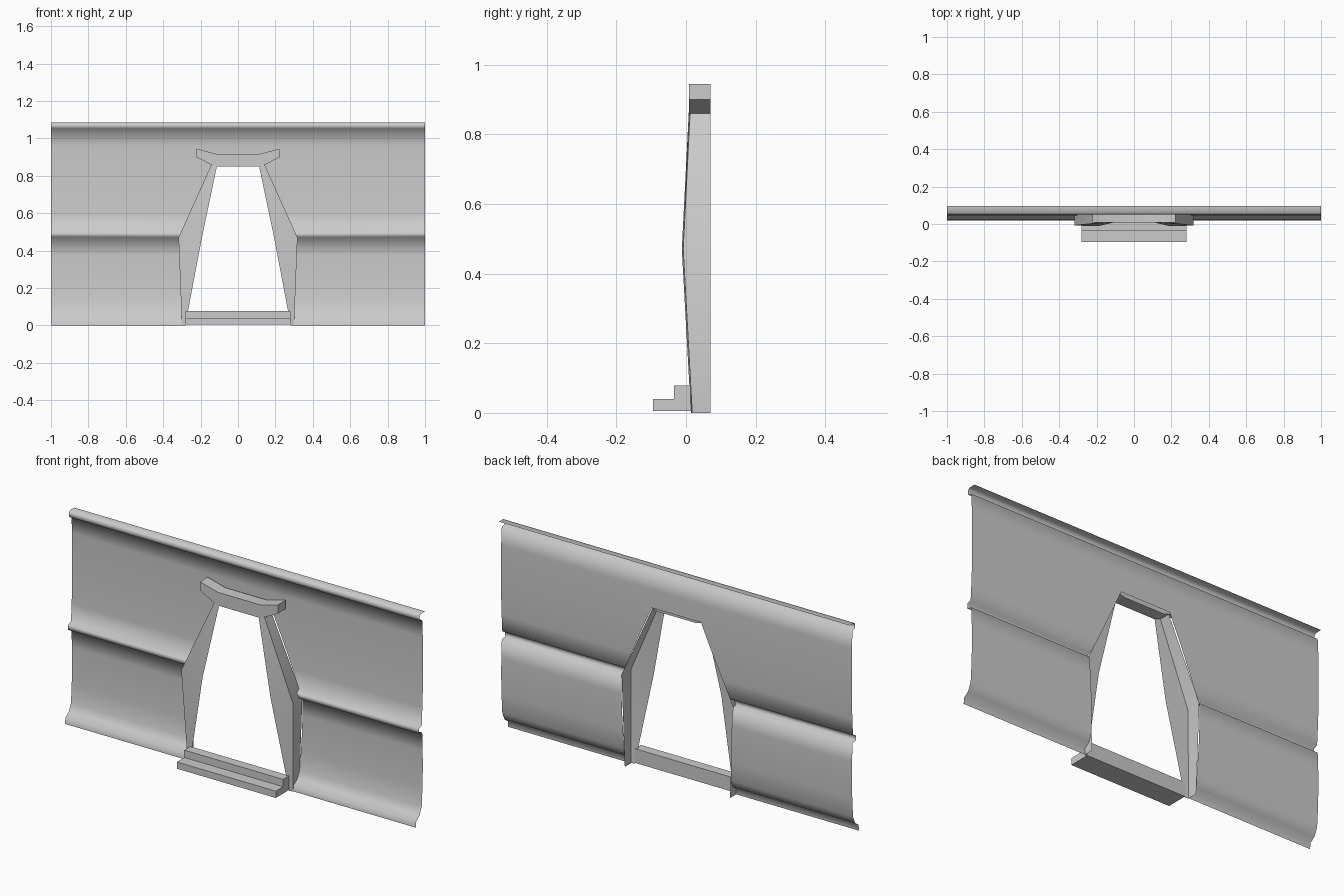
import bpy, bmesh, math

cube = bpy.data.objects.get("Cube")
if cube:
    bpy.data.objects.remove(cube)

grey = bpy.data.materials.new("plain_grey")
grey.use_nodes = True
COLOUR = (0.6, 0.6, 0.6, 1)
grey.diffuse_color = COLOUR
grey.node_tree.nodes["Principled BSDF"].inputs["Base Color"].default_value = COLOUR


def make(name, bm, angle):
    """Turn a bmesh into a smooth-shaded grey object."""
    mesh = bpy.data.meshes.new(name)
    bm.to_mesh(mesh)
    bm.free()
    obj = bpy.data.objects.new(name, mesh)
    bpy.context.collection.objects.link(obj)
    mesh.materials.append(grey)
    bpy.ops.object.select_all(action="DESELECT")
    bpy.context.view_layer.objects.active = obj
    obj.select_set(True)
    bpy.ops.object.shade_smooth_by_angle(angle=math.radians(angle))
    return obj


def grid(bm, rows, skip=lambda row, col: False):
    """Bridge rows of points into a sheet of quads."""
    verts = [[bm.verts.new(p) for p in row] for row in rows]
    for i in range(len(rows) - 1):
        for j in range(len(rows[0]) - 1):
            if not skip(i, j):
                bm.faces.new((verts[i][j], verts[i][j + 1],
                              verts[i + 1][j + 1], verts[i + 1][j]))


def prism(profile, to_a, to_b):
    """Closed solid between two copies of a profile."""
    bm = bmesh.new()
    a = [bm.verts.new(to_a(*p)) for p in profile]
    b = [bm.verts.new(to_b(*p)) for p in profile]
    n = len(profile)
    for i in range(n):
        k = (i + 1) % n
        bm.faces.new((a[i], a[k], b[k], b[i]))
    bm.faces.new(a)
    bm.faces.new(b[::-1])
    bmesh.ops.recalc_face_normals(bm, faces=bm.faces)
    return bm


# Doorway half width by height
KNEE, HEAD = 0.47, 0.865


def door(z):
    if z < KNEE:
        return 0.30 + 0.018 * z / KNEE
    t = min((z - KNEE) / (HEAD - KNEE), 1)
    return 0.318 - 0.178 * t


def panel(y0, z0, y1, z1, bow, steps):
    """Gently hollow stretch of wall."""
    return [(y0 + (y1 - y0) * t + bow * math.sin(math.pi * t), z0 + (z1 - z0) * t)
            for t in (i / steps for i in range(1, steps))]


# Wall sheet: bottom lip, hollow panel, ridge, hollow panel, top lip
profile = [(0.02, 0), (0.022, 0.03), (0.05, 0.05), (0.068, 0.09)]
profile += panel(0.068, 0.09, 0.072, KNEE, 0.007, 4)
profile += [(0.072, KNEE), (0.045, 0.475), (0.045, 0.5), (0.068, 0.51)]
profile += panel(0.068, 0.51, 0.078, HEAD, 0.004, 4)
profile += [(0.078, HEAD), (0.077, 0.96), (0.072, 1.05),
            (0.05, 1.055), (0.05, 1.075), (0.06, 1.086), (0.095, 1.086)]
rows = [[(x, y, z) for x in (-1, -door(z), door(z), 1)] for y, z in profile]
bm = bmesh.new()
grid(bm, rows, lambda i, j: j == 1 and profile[i][1] < HEAD)
make("wall", bm, 120)

# Jambs: open channels with an outer side and a tapering front
BACK = 0.07
heights = [(0.0, 0.018, 0.282), (KNEE, -0.008, 0.193), (HEAD, 0.012, 0.11)]
for side, name in ((1, "left_jamb"), (-1, "right_jamb")):
    bm = bmesh.new()
    grid(bm, [[(side * door(z), BACK, z), (side * door(z), y, z),
               (side * inner, y - 0.004, z)] for z, y, inner in heights])
    if side < 0:
        bmesh.ops.reverse_faces(bm, faces=bm.faces)
    make(name, bm, 30)

# Lintel with upswept ends
half = [(0.11, 0.85), (0.15, 0.862), (0.222, 0.90), (0.222, 0.945), (0.12, 0.918)]
outline = half + [(-x, z) for x, z in reversed(half)]
make("lintel", prism(outline, lambda x, z: (x, 0.008, z),
                     lambda x, z: (x, BACK, z)), 30)

# Two-tread doorstep
treads = [(-0.095, 0.005), (-0.095, 0.04), (-0.035, 0.04),
          (-0.035, 0.078), (0.015, 0.078), (0.015, 0.005)]
make("doorstep", prism(treads, lambda y, z: (-0.282, y, z),
                       lambda y, z: (0.282, y, z)), 30)
